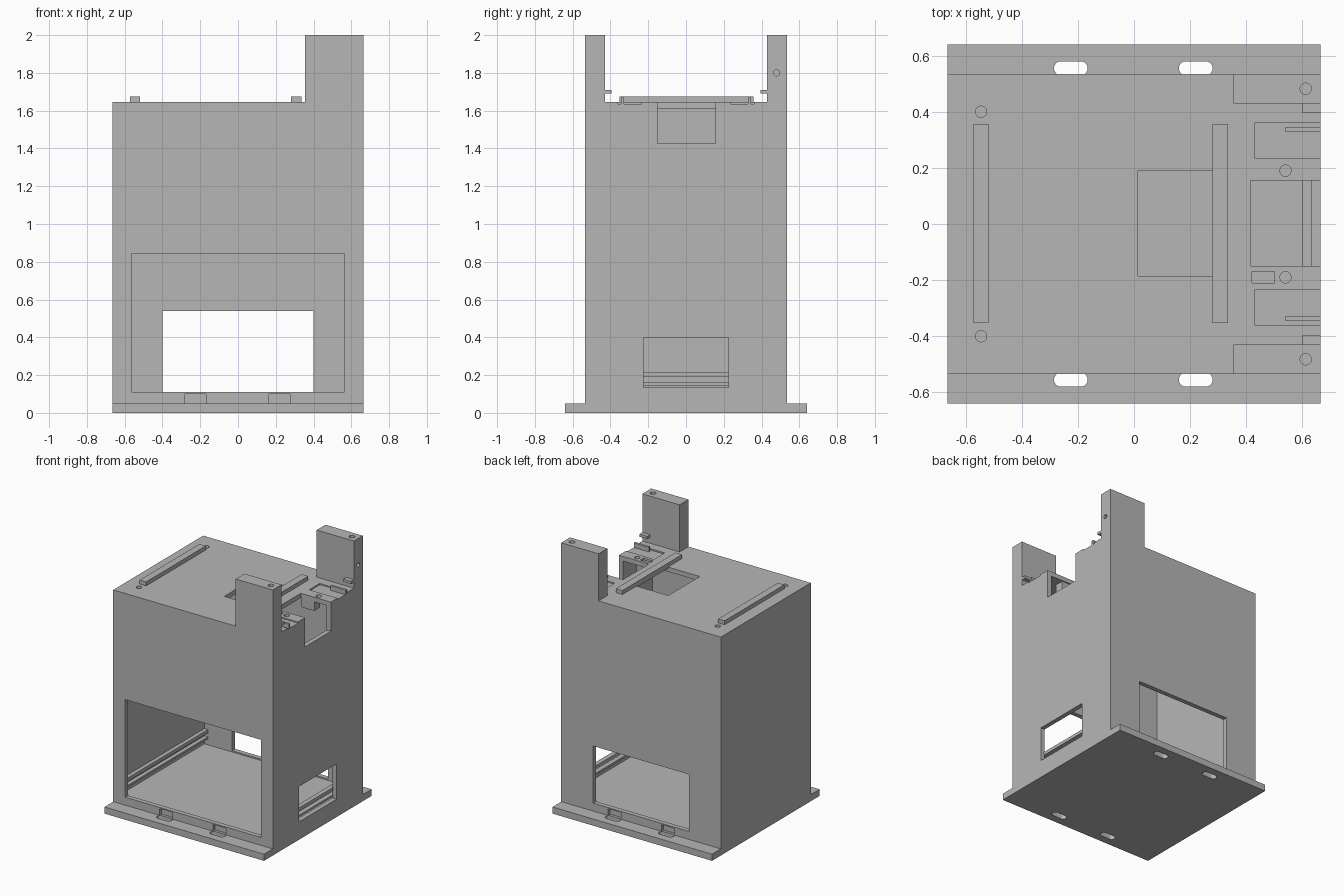
import bpy, bmesh
from mathutils import Vector, Matrix

cube = bpy.data.objects.get("Cube")
if cube:
    bpy.data.objects.remove(cube)

grey = bpy.data.materials.new("plain grey")
grey.use_nodes = True
grey.diffuse_color = (0.47, 0.47, 0.47, 1)
grey.node_tree.nodes["Principled BSDF"].inputs["Base Color"].default_value = grey.diffuse_color


def finish(name, bm):
    bmesh.ops.recalc_face_normals(bm, faces=bm.faces)
    mesh = bpy.data.meshes.new(name)
    bm.to_mesh(mesh)
    bm.free()
    mesh.materials.append(grey)
    obj = bpy.data.objects.new(name, mesh)
    bpy.context.collection.objects.link(obj)
    return obj


def box(name, x, y, z):
    """Box from three (low, high) ranges."""
    bm = bmesh.new()
    bmesh.ops.create_cube(bm, size=1)
    for v in bm.verts:
        v.co = Vector([(r[0] + r[1]) / 2 + c * (r[1] - r[0]) for r, c in zip((x, y, z), v.co)])
    return finish(name, bm)


def drill(axis, centre, radius, depth, stretch=0):
    """Round cutter along an axis, stretched along x into a slot."""
    bm = bmesh.new()
    bmesh.ops.create_cone(bm, cap_ends=True, segments=32, radius1=radius, radius2=radius, depth=depth)
    # Turn by a small half step so that no vertex lies on the dividing plane
    bmesh.ops.rotate(bm, verts=bm.verts, matrix=Matrix.Rotation(0.098, 3, "Z"))
    for v in bm.verts:
        v.co.x += stretch if v.co.x > 0 else -stretch
        a, b, c = v.co
        v.co = {"X": (c, a, b), "Y": (a, c, b), "Z": (a, b, c)}[axis]
        v.co += Vector(centre)
    return finish("cutter", bm)


def cut(target, cutter):
    cutter.hide_render = True
    mod = target.modifiers.new("cut", "BOOLEAN")
    mod.operation = "DIFFERENCE"
    mod.solver = "EXACT"
    mod.object = cutter
    bpy.context.view_layer.objects.active = target
    bpy.ops.object.modifier_apply(modifier=mod.name)
    bpy.data.objects.remove(cutter)


def cut_box(target, x, y, z):
    cut(target, box("cutter", x, y, z))


W, D, TOP = 0.665, 0.535, 1.645
WALL = 0.035

# Housing: stepped front profile pulled from front to back
bm = bmesh.new()
profile = [(-W, 0.05), (W, 0.05), (W, 2), (0.355, 2), (0.355, TOP), (-W, TOP)]
face = bm.faces.new([bm.verts.new((x, -D, z)) for x, z in profile])
pulled = bmesh.ops.extrude_face_region(bm, geom=[face])["geom"]
bmesh.ops.translate(bm, vec=(0, 2 * D, 0), verts=[v for v in pulled if isinstance(v, bmesh.types.BMVert)])
housing = finish("housing", bm)

# Gap between the two towers, then the hollow inside
cut_box(housing, (0.3, 0.8), (-0.43, 0.43), (TOP, 2.2))
cut_box(housing, (-W + WALL, W - WALL), (-D + WALL, D - WALL), (0.1, TOP - WALL))

# Front, back and side windows
cut_box(housing, (-0.565, 0.565), (-0.6, -0.45), (0.11, 0.845))
cut_box(housing, (-0.4, 0.4), (0.45, 0.6), (0.11, 0.54))
cut_box(housing, (0.6, 0.7), (-0.225, 0.225), (0.135, 0.4))

# Top opening and the notch in the top and side
cut_box(housing, (0.015, 0.335), (-0.185, 0.19), (1.55, 1.7))
cut_box(housing, (0.415, 0.7), (-0.15, 0.155), (1.425, 1.7))

# Front mounting holes and the cable holes
for x in (-0.605, 0.605):
    for z in (0.265, 0.805):
        cut(housing, drill("Y", (x, -D, z), 0.02, 0.12))
cut(housing, drill("Y", (0.175, -D, 1.515), 0.028, 0.12))
cut(housing, drill("Y", (0.175, D, 1.515), 0.075, 0.12))
for x in (0.043, 0.315):
    cut(housing, drill("Y", (x, D, 1.36), 0.018, 0.12))
    cut(housing, drill("Y", (x, D, TOP), 0.018, 0.11))

# Screw holes in the top plate
for side in (-1, 1):
    cut(housing, drill("Z", (-0.545, side * 0.4, TOP), 0.02, 0.04))
    cut(housing, drill("Z", (0.54, side * 0.19, TOP), 0.02, 0.04))
cut_box(housing, (0.42, 0.5), (-0.21, -0.17), (1.63, 1.7))

# Matching features on both towers
for side in (-1, 1):
    cut(housing, drill("Y", (0.54, side * D, 1.548), 0.0725, 0.12, 0.0175))
    cut(housing, drill("Y", (0.495, side * 0.48, 1.798), 0.024, 0.3, 0.027))
    cut(housing, drill("Z", (0.612, side * 0.482, 2), 0.02, 0.08))
    cut(housing, drill("X", (W, side * 0.48, 1.8), 0.016, 0.08))
    y = sorted((side * 0.235, side * 0.36))
    cut_box(housing, (0.43, 0.7), y, (1.635, 1.7))
    # Screw clearance at the foot of the wall
    y = sorted((side * 0.51, side * 0.6))
    for x in (-0.225, 0.22):
        cut_box(housing, (x - 0.055, x + 0.055), y, (0.04, 0.1))

# Base plate with four fixing slots
base = box("base_plate", (-W, W), (-0.64, 0.64), (0, 0.05))
for side in (-1, 1):
    for x in (-0.225, 0.22):
        cut(base, drill("Z", (x, side * 0.555, 0.025), 0.025, 0.2, 0.035))

# Bars on the top
box("left_bar", (0.28, 0.335), (-0.353, 0.357), (TOP - 0.01, 1.675))
box("right_bar", (-0.572, -0.518), (-0.353, 0.357), (TOP - 0.01, 1.675))

# Small clips, tabs and brackets beside the notch
for side, label in ((-1, "front"), (1, "back")):
    box(label + "_clip", (0.54, W), sorted((side * 0.328, side * 0.345)), (1.63, 1.67))
    box(label + "_tab", (0.6, W), sorted((side * 0.395, side * 0.44)), (1.69, 1.71))
    box(label + "_bracket", (0.42, 0.525), sorted((side * 0.158, side * 0.225)), (1.54, 1.62))

# Guide rails along the inside of both walls
for side, label in ((-1, "right"), (1, "left")):
    for low, high, level in ((0.145, 0.16, "lower"), (0.19, 0.215, "upper")):
        box(label + "_" + level + "_rail", sorted((side * 0.6, side * 0.635)), (-0.5, 0.5), (low, high))

# Smooth the round holes while keeping edges sharp
for obj in (housing, base):
    bpy.ops.object.select_all(action="DESELECT")
    obj.select_set(True)
    bpy.context.view_layer.objects.active = obj
    bpy.ops.object.shade_smooth_by_angle(angle=0.5)
